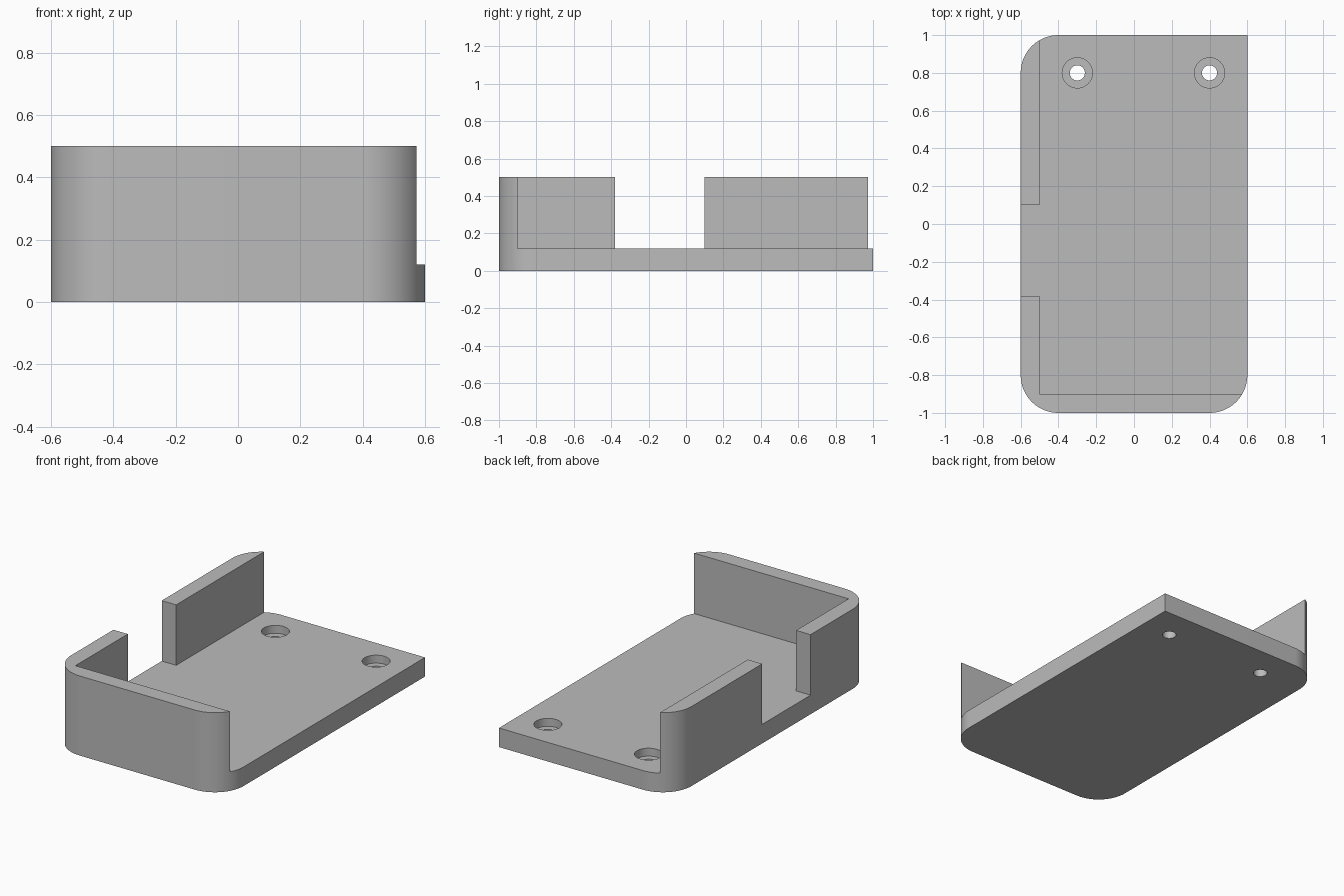
import bpy, bmesh
from math import sin, cos, pi, radians

cube = bpy.data.objects.get("Cube")
if cube:
    bpy.data.objects.remove(cube, do_unlink=True)

HALF_X, HALF_Y, HEIGHT = 0.6, 1.0, 0.5
CORNER, FLOOR, WALL = 0.2, 0.12, 0.1

grey = bpy.data.materials.new("plain grey")
grey.use_nodes = True
colour = (0.5, 0.5, 0.5, 1)
grey.diffuse_color = colour
grey.node_tree.nodes["Principled BSDF"].inputs["Base Color"].default_value = colour


def arc(cx, cy, radius, start, sweep, steps):
    return [(cx + radius * cos(start + sweep * i / steps),
             cy + radius * sin(start + sweep * i / steps)) for i in range(steps + 1)]


def prism(name, outline, z0, z1):
    """Extrude a flat outline from z0 up to z1."""
    bm = bmesh.new()
    face = bm.faces.new([bm.verts.new((x, y, z0)) for x, y in outline])
    top = bmesh.ops.extrude_face_region(bm, geom=[face])["geom"]
    bmesh.ops.translate(bm, vec=(0, 0, z1 - z0),
                        verts=[v for v in top if isinstance(v, bmesh.types.BMVert)])
    bmesh.ops.recalc_face_normals(bm, faces=bm.faces)
    mesh = bpy.data.meshes.new(name)
    bm.to_mesh(mesh)
    bm.free()
    mesh.materials.append(grey)
    obj = bpy.data.objects.new(name, mesh)
    bpy.context.collection.objects.link(obj)
    return obj


def cut(target, cutter):
    """Subtract the cutter from the target and discard it."""
    cutter.hide_render = True
    mod = target.modifiers.new("cut", "BOOLEAN")
    mod.operation, mod.solver, mod.object = "DIFFERENCE", "EXACT", cutter
    bpy.context.view_layer.objects.active = target
    bpy.ops.object.modifier_apply(modifier=mod.name)
    bpy.data.objects.remove(cutter, do_unlink=True)


# Solid block: three rounded corners, back left one square
cx, cy = HALF_X - CORNER, HALF_Y - CORNER
outline = [(HALF_X, HALF_Y)]
for sx, sy, start in ((-1, 1, pi / 2), (-1, -1, pi), (1, -1, 1.5 * pi)):
    outline += arc(sx * cx, sy * cy, CORNER, start, pi / 2, 24)
tray = prism("open_tray", outline, 0, HEIGHT)

# Open interior, with the gap through the right wall
inner_x, inner_y = WALL - HALF_X, WALL - HALF_Y
gap_front, gap_back = -0.38, 0.1
room = [(inner_x, inner_y), (1, inner_y), (1, 1.5), (inner_x, 1.5),
        (inner_x, gap_back), (-1, gap_back), (-1, gap_front), (inner_x, gap_front)]
cut(tray, prism("interior_cutter", room, FLOOR, 1))

# Counterbored screw holes near the back
for x in (-0.3, 0.4):
    for radius, bottom in ((0.08, FLOOR - 0.05), (0.04, -0.1)):
        ring = arc(x, 0.8, radius, 0, 2 * pi, 48)[:-1]
        cut(tray, prism("hole_cutter", ring, bottom, 0.2))

# Smooth the rounded corners and holes, keep the other edges sharp
bpy.ops.object.select_all(action="DESELECT")
tray.select_set(True)
bpy.context.view_layer.objects.active = tray
bpy.ops.object.shade_smooth_by_angle(angle=radians(25))
